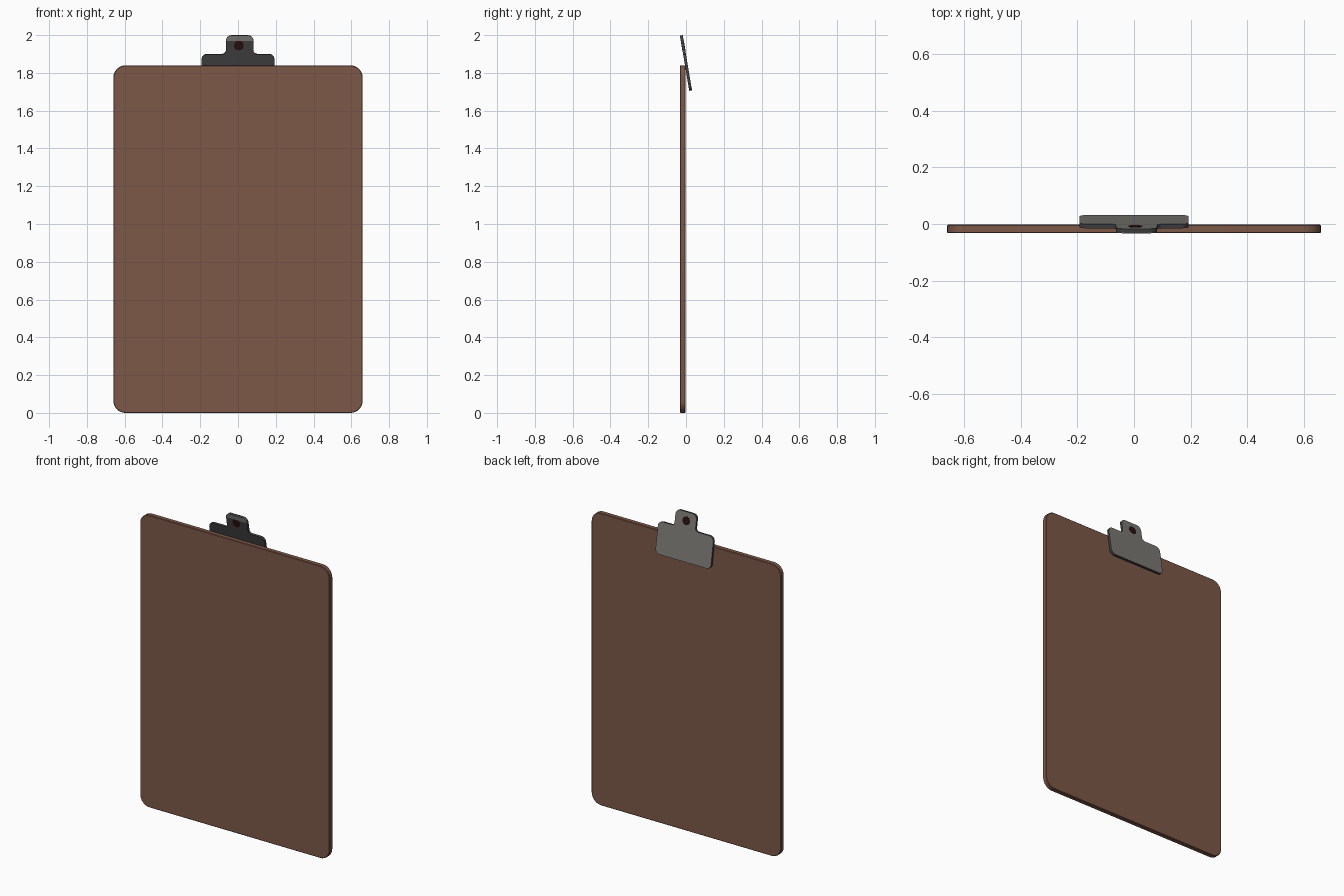
import bpy, bmesh, math
from mathutils import Vector

if "Cube" in bpy.data.objects:
    bpy.data.objects.remove(bpy.data.objects["Cube"])


def material(name, color):
    m = bpy.data.materials.new(name)
    m.diffuse_color = (*color, 1)
    m.use_nodes = True
    m.node_tree.nodes["Principled BSDF"].inputs["Base Color"].default_value = m.diffuse_color
    return m


BROWN = material("brown board", (0.20, 0.098, 0.064))
LIGHT = material("light metal", (0.20, 0.19, 0.175))
DARK = material("dark metal", (0.054, 0.052, 0.055))
MAROON = material("dark maroon", (0.02, 0.005, 0.004))


def rounded(corners, steps=6):
    """Right-angled outline of (x, z, radius) with every corner filleted."""
    out = []
    n = len(corners)
    for i, (x, z, r) in enumerate(corners):
        p = Vector((x, z))
        if r == 0:
            out.append(p)
            continue
        d1 = (Vector(corners[i - 1][:2]) - p).normalized()
        d2 = (Vector(corners[(i + 1) % n][:2]) - p).normalized()
        c = p + (d1 + d2) * r
        for k in range(steps + 1):
            a = math.pi / 2 * k / steps
            out.append(c - d2 * r * math.cos(a) - d1 * r * math.sin(a))
    return out


def slab(name, outline, y0, y1, mats, bevel=0):
    """Extrude an x-z outline from y0 to y1; mats = front, back, rim."""
    bm = bmesh.new()
    face = bm.faces.new([bm.verts.new((p.x, y0, p.y)) for p in outline])
    ext = bmesh.ops.extrude_face_region(bm, geom=[face])
    moved = [v for v in ext["geom"] if isinstance(v, bmesh.types.BMVert)]
    bmesh.ops.translate(bm, verts=moved, vec=(0, y1 - y0, 0))
    bmesh.ops.recalc_face_normals(bm, faces=bm.faces)
    if bevel:
        edges = [e for e in bm.edges if abs(e.verts[0].co.y - e.verts[1].co.y) < 1e-6]
        bmesh.ops.bevel(bm, geom=edges, offset=bevel, segments=1, affect='EDGES')
    bm.normal_update()
    for f in bm.faces:
        f.material_index = 0 if f.normal.y < -0.9 else 1 if f.normal.y > 0.9 else 2
    me = bpy.data.meshes.new(name)
    bm.to_mesh(me)
    bm.free()
    for m in mats:
        me.materials.append(m)
    ob = bpy.data.objects.new(name, me)
    bpy.context.collection.objects.link(ob)
    bpy.ops.object.select_all(action='DESELECT')
    ob.select_set(True)
    bpy.context.view_layer.objects.active = ob
    bpy.ops.object.shade_smooth_by_angle(angle=math.radians(30))
    return ob


# Board
W, H, R = 0.66, 1.84, 0.065
slab("board", rounded([(-W, 0, R), (W, 0, R), (W, H, R), (-W, H, R)], 8),
     -0.0325, -0.002, [BROWN] * 3, 0.003)

# Clip plate with a narrow tab, in its own tilted plane
T, L = 0.0075, 0.148
cw, shoulder, tl, tr = 0.193, 0.048, -0.064, 0.082
clip = slab("clip_plate", rounded([
    (-cw, -L, 0.03), (cw, -L, 0.03), (cw, shoulder, 0.03), (tr, shoulder, 0.02),
    (tr, L, 0.03), (tl, L, 0.03), (tl, shoulder, 0.02), (-cw, shoulder, 0.03)]),
    -T, T, [DARK, LIGHT, DARK])

# Light strip along the front of the tab's top edge
lip = slab("tab_lip", rounded([(tl, 0.119, 0), (tr, 0.119, 0), (tr, L, 0.028), (tl, L, 0.028)]),
           -T - 0.001, -T + 0.002, [LIGHT] * 3)

# Dark hanging hole
hole = slab("hanging_hole", [Vector((0.004 + 0.026 * math.cos(a), 0.095 + 0.026 * math.sin(a)))
            for a in (2 * math.pi * i / 24 for i in range(24))],
            -T - 0.0006, T + 0.0006, [MAROON] * 3)

# Tilt the clip parts against the back of the board
for ob in (clip, lip, hole):
    ob.rotation_euler.x = math.radians(9.5)
    ob.location = (0, 0, 1.8525)
